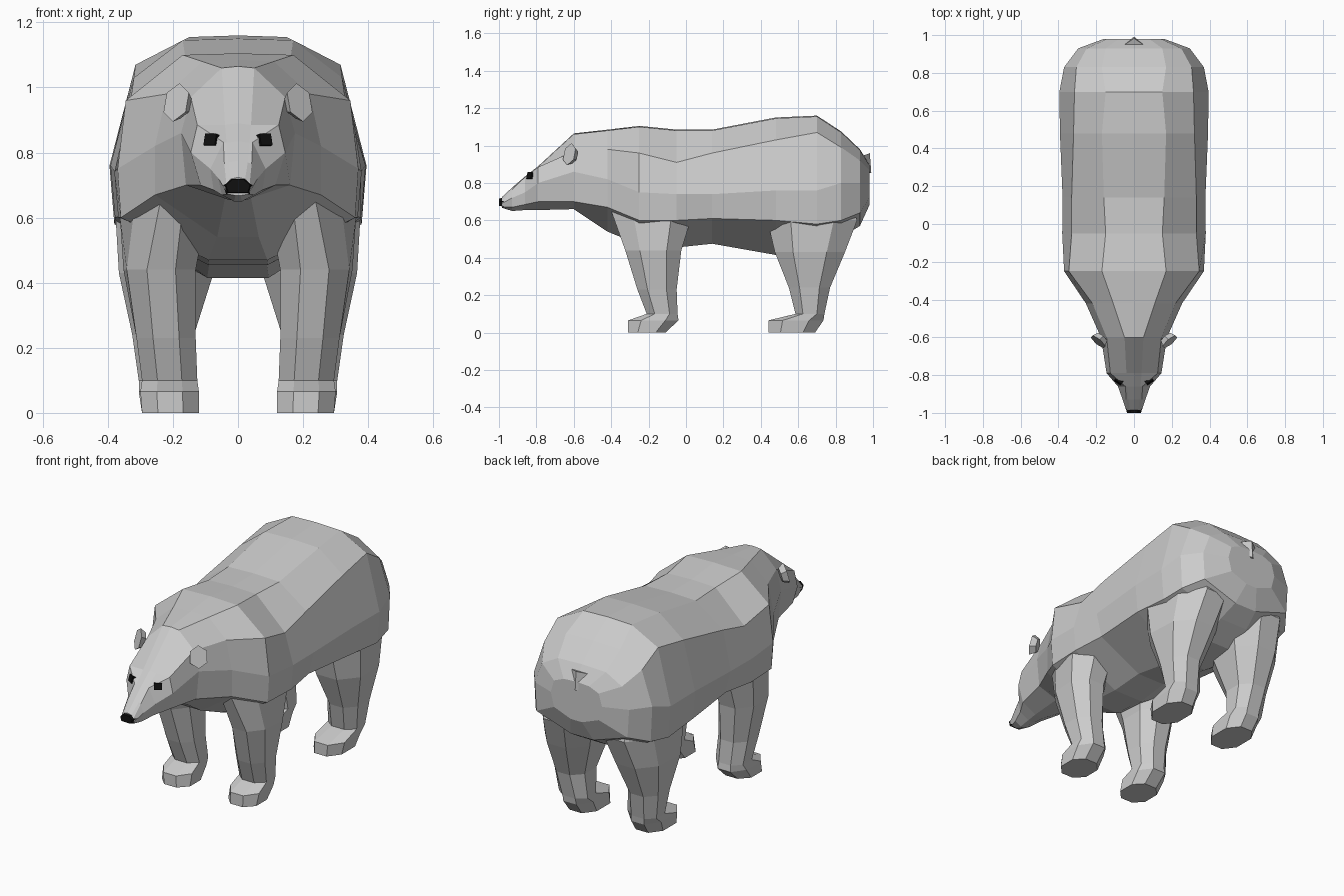
import bpy, bmesh, math
from mathutils import Matrix, Euler

if "Cube" in bpy.data.objects:
    bpy.data.objects.remove(bpy.data.objects["Cube"])

black = bpy.data.materials.new("black")
black.diffuse_color = (0.005, 0.005, 0.005, 1)
black.use_nodes = True
black.node_tree.nodes["Principled BSDF"].inputs["Base Color"].default_value = black.diffuse_color


def finish(name, bm, mat=None):
    bmesh.ops.recalc_face_normals(bm, faces=bm.faces)
    me = bpy.data.meshes.new(name)
    bm.to_mesh(me)
    bm.free()
    ob = bpy.data.objects.new(name, me)
    bpy.context.collection.objects.link(ob)
    if mat:
        me.materials.append(mat)
    return ob


def loft(name, rings, mat=None):
    bm = bmesh.new()
    vs = [[bm.verts.new(p) for p in r] for r in rings]
    n = len(rings[0])
    for a, b in zip(vs, vs[1:]):
        for i in range(n):
            j = (i + 1) % n
            bm.faces.new((a[i], a[j], b[j], b[i]))
    bm.faces.new(vs[0])
    bm.faces.new(vs[-1])
    return finish(name, bm, mat)


def section(y, zt, xt, xs, zs, xm, zm, xl, zl, zb):
    # body cross-section: back, shoulder, side, lower side, belly
    half = [(xt, zt - .005), (xs, zs), (xm, zm), (xl, zl), (xl * .25, zb)]
    pts = [(0, zt)] + half + [(0, zb)] + [(-x, z) for x, z in reversed(half)]
    return [(x, y, z) for x, z in pts]


def octagon(z, x0, x1, y0, y1, kf, kb, s):
    # leg cross-section: rectangle with cut corners, outer side pulled in by kf / kb
    cx, cy = (x1 - x0) * .28, (y1 - y0) * .26
    p = [(x0 + cx, y0), (x1 - cx - kf, y0), (x1 - kf, y0 + cy), (x1 - kb, y1 - cy),
         (x1 - cx - kb, y1), (x0 + cx, y1), (x0, y1 - cy), (x0, y0 + cy)]
    return [(s * x, y, z) for x, y in p]


# body with head: y, top z, top x, shoulder x z, side x z, lower x z, belly z
head = [(-.985, .724, .022, .036, .705, .042, .69, .03, .672, .668),
        (-.93, .775, .03, .042, .765, .06, .72, .05, .67, .65),
        (-.86, .835, .035, .045, .832, .085, .75, .075, .685, .655),
        (-.79, .89, .04, .125, .885, .145, .8, .115, .7, .655),
        (-.6, 1.065, .05, .145, .97, .175, .86, .16, .7, .66),
        (-.42, 1.085, .11, .22, .98, .255, .82, .255, .67, .54)]
torso = [(-.25, 1.105, .17, .345, .96, .37, .75, .36, .6, .47),
         (-.05, 1.085, .15, .33, .91, .38, .74, .368, .6, .455),
         (.14, 1.085, .16, .33, .96, .378, .74, .345, .61, .475),
         (.48, 1.15, .17, .32, 1.03, .392, .76, .378, .6, .415),
         (.7, 1.16, .15, .315, 1.07, .395, .76, .38, .58, .44),
         (.83, 1.075, .17, .305, .99, .37, .8, .36, .6, .51),
         (.93, .98, .15, .25, .92, .295, .8, .285, .64, .57),
         (.98, .9, .08, .14, .87, .16, .8, .14, .72, .68)]
body = loft("body", [section(*r) for r in head + torso])

# legs: z, inner x, outer x, front y, back y, pull-in front, pull-in back
front = [(0, .12, .295, -.31, -.11, 0, 0), (.065, .12, .3, -.31, -.04, 0, 0),
         (.1, .125, .295, -.21, -.045, 0, 0), (.23, .13, .312, -.26, -.05, 0, 0),
         (.44, .13, .352, -.325, -.025, .01, 0), (.65, .09, .366, -.40, .04, .05, 0),
         (.8, .15, .32, -.26, -.02, .03, 0)]
hind = [(0, .12, .295, .44, .69, 0, 0), (.065, .12, .305, .44, .735, 0, 0),
        (.1, .125, .305, .585, .74, 0, 0), (.24, .135, .325, .55, .77, 0, 0),
        (.43, .075, .366, .475, .85, 0, .01), (.6, .03, .376, .435, .915, 0, .025),
        (.75, .1, .34, .52, .86, 0, .03)]
for name, rows in (("front_leg", front), ("hind_leg", hind)):
    for side, s in (("left", 1), ("right", -1)):
        leg = loft(f"{name}_{side}", [octagon(*r, s) for r in rows])
        m = body.modifiers.new("join_leg", 'BOOLEAN')
        m.operation, m.solver, m.object = 'UNION', 'EXACT', leg
        leg.hide_render = True
        leg.hide_set(True)


def cone(name, sides, r1, r2, depth, loc, rot, scale=(1, 1, 1)):
    bm = bmesh.new()
    bmesh.ops.create_cone(bm, cap_ends=True, segments=sides, radius1=r1,
                          radius2=r2, depth=depth,
                          matrix=Matrix.LocRotScale(loc, Euler(rot), scale))
    return finish(name, bm)


# ears and eyes
for side, s in (("left", 1), ("right", -1)):
    cone(f"ear_{side}", 6, .042, .06, .032, (s * .18, -.612, .95),
         (math.radians(75), 0, s * math.radians(40)), (.85, 1.02, 1))
    bm = bmesh.new()
    bmesh.ops.create_cube(bm, size=1, matrix=Matrix.LocRotScale(
        (s * .081, -.831, .838), Euler((math.radians(-15), 0, s * math.radians(34))),
        (.042, .02, .036)))
    finish(f"eye_{side}", bm, black)

# nose
hexa = [(-.022, .72), (.022, .72), (.043, .7), (.035, .674), (-.035, .674), (-.043, .7)]
loft("nose", [[(x * k, y, .698 + (z - .698) * k) for x, z in hexa]
              for y, k in ((-.972, 1.05), (-1, .85))], black)

# tail
cone("tail", 4, .05, .01, .1, (0, .967, .9), (math.radians(-160), 0, 0), (1, .7, 1))
